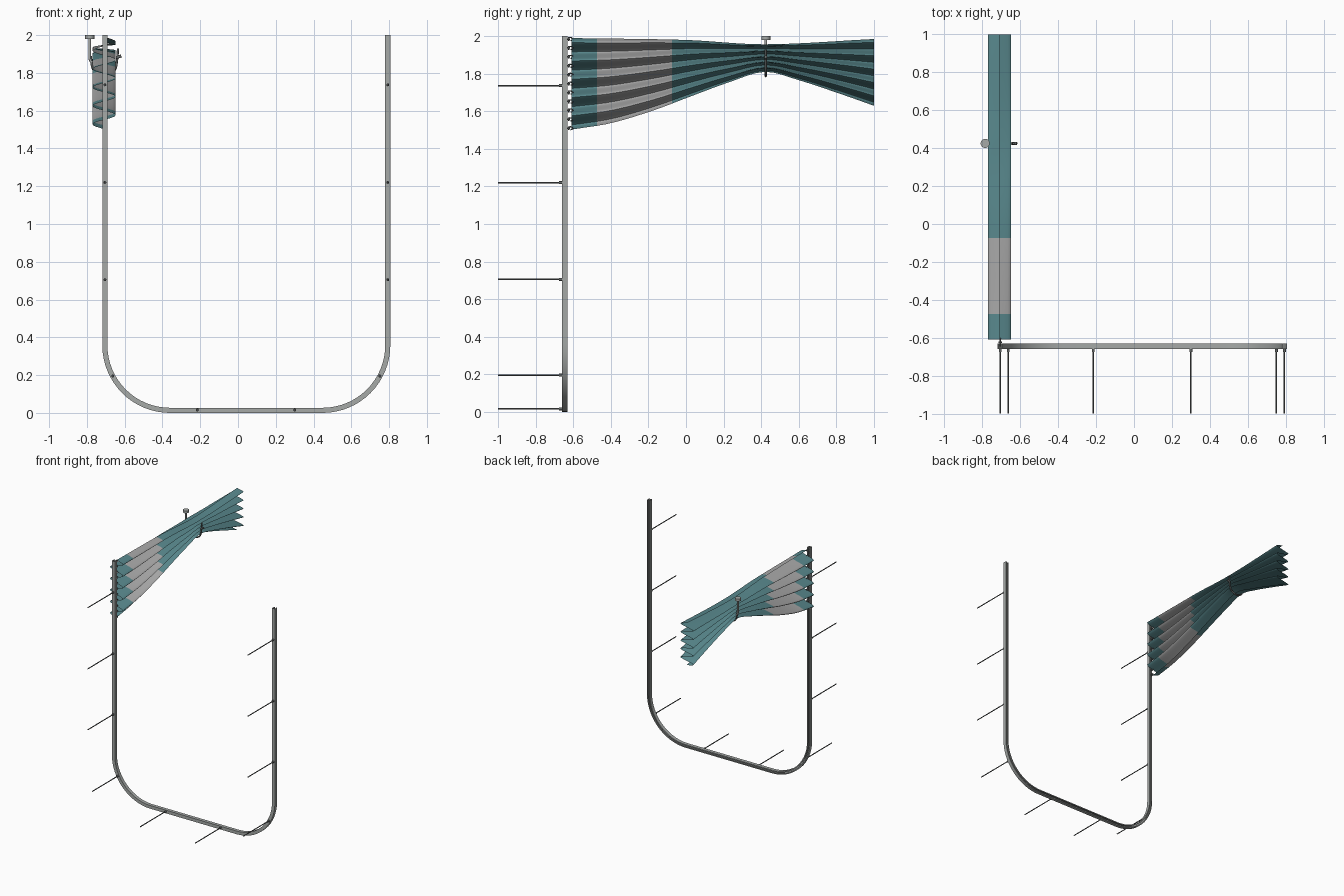
import bpy, bmesh, math
from mathutils import Vector

if "Cube" in bpy.data.objects:
    bpy.data.objects.remove(bpy.data.objects["Cube"])


def material(name, rgb):
    m = bpy.data.materials.new(name)
    m.diffuse_color = (*rgb, 1)
    m.use_nodes = True
    m.node_tree.nodes["Principled BSDF"].inputs["Base Color"].default_value = m.diffuse_color
    return m


TEAL = material("teal fabric", (0.10, 0.25, 0.27))
MESH = material("pale grey netting", (0.40, 0.40, 0.40))
METAL = material("rail metal", (0.38, 0.40, 0.39))
DARK = material("dark steel", (0.13, 0.14, 0.14))


def finish(name, bm, mats, smooth=40):
    me = bpy.data.meshes.new(name)
    bm.to_mesh(me)
    bm.free()
    ob = bpy.data.objects.new(name, me)
    bpy.context.collection.objects.link(ob)
    for m in mats:
        me.materials.append(m)
    bpy.ops.object.select_all(action='DESELECT')
    ob.select_set(True)
    bpy.context.view_layer.objects.active = ob
    if smooth:
        bpy.ops.object.shade_smooth_by_angle(angle=math.radians(smooth))
    return ob


def cylinder(name, a, b, r, mat, sides=10):
    a, b = Vector(a), Vector(b)
    bm = bmesh.new()
    bmesh.ops.create_cone(bm, cap_ends=True, segments=sides, radius1=r, radius2=r, depth=(b - a).length)
    rot = (b - a).to_track_quat('Z', 'Y')
    for v in bm.verts:
        v.co = rot @ v.co + (a + b) / 2
    return finish(name, bm, [mat])


def tube(name, pts, r, mat):
    cu = bpy.data.curves.new(name, 'CURVE')
    cu.dimensions = '3D'
    cu.bevel_depth = r
    cu.bevel_resolution = 2
    cu.use_fill_caps = True
    sp = cu.splines.new('NURBS')
    sp.points.add(len(pts) - 1)
    for p, q in zip(sp.points, pts):
        p.co = (*q, 1)
    sp.order_u = 3
    sp.use_endpoint_u = True
    sp.resolution_u = 6
    ob = bpy.data.objects.new(name, cu)
    ob.data.materials.append(mat)
    bpy.context.collection.objects.link(ob)


# U-shaped rail: slotted channel swept round the bend
XL, XR, ZB, R = -0.705, 0.793, 0.0135, 0.345
path = [(XL, 2.0, -1, 0)]                       # x, z, outward direction
for i in range(17):
    a = math.pi + i / 16 * math.pi / 2
    path.append((XL + R + R * math.cos(a), ZB + R + R * math.sin(a), math.cos(a), math.sin(a)))
for i in range(17):
    a = 1.5 * math.pi + i / 16 * math.pi / 2
    path.append((XR - R + R * math.cos(a), ZB + R + R * math.sin(a), math.cos(a), math.sin(a)))
path.append((XR, 2.0, 1, 0))
h, s, w = 0.0135, 0.004, 0.0105
half = [(s, -0.630), (h, -0.630), (h, -0.659)]
inner = [(-w, -0.656), (-w, -0.633), (-s, -0.633)]
prof = half + [(-h, -0.659), (-h, -0.630), (-s, -0.630)] + inner[::-1] + [(w, -0.656), (w, -0.633), (s, -0.633)]
bm = bmesh.new()
rings = [[bm.verts.new((x + d * ox, y, z + d * oz)) for d, y in prof] for x, z, ox, oz in path]
n = len(prof)
for r0, r1 in zip(rings, rings[1:]):
    for i in range(n):
        bm.faces.new((r0[i], r0[(i + 1) % n], r1[(i + 1) % n], r1[i]))
bm.faces.new(rings[0])
bm.faces.new(rings[-1])
bmesh.ops.recalc_face_normals(bm, faces=bm.faces)
finish("curtain_rail", bm, [METAL])

# Hanger rods with collars where they meet the rail
spots = [(x, z) for x in (XL, XR) for z in (0.705, 1.22, 1.737)]
spots += [(-0.663, 0.195), (0.751, 0.195), (-0.215, 0.0155), (0.30, 0.0155)]
for x, z in spots:
    cylinder("hanger_rod", (x, -1.0, z), (x, -0.659, z), 0.004, DARK)
    cylinder("hanger_collar", (x, -0.675, z), (x, -0.659, z), 0.008, DARK)


# Curtain: pleated sheet gathered by the tie at y = 0.42
def smooth_curve(keys, y):
    for i in range(len(keys) - 1):
        (y0, a), (y1, b) = keys[i], keys[i + 1]
        if y <= y1 or i == len(keys) - 2:
            p = keys[max(i - 1, 0)]
            q = keys[min(i + 2, len(keys) - 1)]
            m0 = (b - p[1]) / (y1 - p[0]) * (y1 - y0)
            m1 = (q[1] - a) / (q[0] - y0) * (y1 - y0)
            t = (y - y0) / (y1 - y0)
            return ((2*t**3 - 3*t*t + 1) * a + (t**3 - 2*t*t + t) * m0
                    + (3*t*t - 2*t**3) * b + (t**3 - t*t) * m1)


TOP = [(-0.61, 1.99), (0, 1.98), (0.42, 1.957), (1.0, 1.985)]
BOT = [(-0.61, 1.503), (-0.4, 1.537), (-0.17, 1.606), (0, 1.67), (0.23, 1.755),
       (0.42, 1.81), (0.6, 1.766), (0.81, 1.697), (1.0, 1.63)]
FOLDS, AMP, XC = 5, 0.061, -0.709


def fold(t):
    return XC + AMP * math.sin(2 * math.pi * FOLDS * t)


ys = [-0.61, -0.54, -0.475] + [-0.475 + 0.4 * i / 8 for i in range(1, 9)]
ys += [-0.075 + 1.075 * i / 24 for i in range(1, 25)]
bm = bmesh.new()
N = FOLDS * 16
grid = []
for y in ys:
    zt, zb = smooth_curve(TOP, y), smooth_curve(BOT, y)
    grid.append([bm.verts.new((fold(i / N), y, zt + (zb - zt) * i / N)) for i in range(N + 1)])
for j in range(len(ys) - 1):
    for i in range(N):
        f = bm.faces.new((grid[j][i], grid[j][i + 1], grid[j + 1][i + 1], grid[j + 1][i]))
        f.material_index = 1 if -0.475 < (ys[j] + ys[j + 1]) / 2 < -0.075 else 0
finish("pleated_curtain", bm, [TEAL, MESH], 60)

# Gliders that carry the curtain on the rail
for k in range(2 * FOLDS + 1):
    z = 1.985 - k * (1.985 - 1.51) / (2 * FOLDS)
    cylinder("glider", (XL, -0.645, z), (XL, -0.618, z), 0.004, DARK, 8)
    cylinder("glider_head", (XL, -0.628, z), (XL, -0.620, z), 0.010, DARK, 8)
    tube("curtain_hook", [(XL, -0.62, z + 0.008), (XL, -0.603, z + 0.008),
                          (XL, -0.603, z - 0.008), (XL, -0.615, z - 0.008)], 0.003, DARK)

# Wall hook, tie band and end peg
Y = 0.425
cylinder("hook_plate", (-0.785, Y, 1.98), (-0.785, Y, 2.0), 0.024, METAL, 20)
tube("hook_stem", [(-0.785, Y, 1.985), (-0.785, Y, 1.90), (-0.785, Y, 1.865), (-0.772, Y, 1.855)], 0.007, METAL)
tube("tie_band", [(-0.778, Y, 1.89), (-0.778, Y, 1.83), (-0.745, Y, 1.79), (-0.70, Y, 1.785),
                  (-0.65, Y, 1.81), (-0.64, Y, 1.86), (-0.635, Y, 1.93)], 0.006, DARK)
cylinder("tie_peg", (-0.645, Y, 1.88), (-0.618, Y, 1.89), 0.008, DARK)
